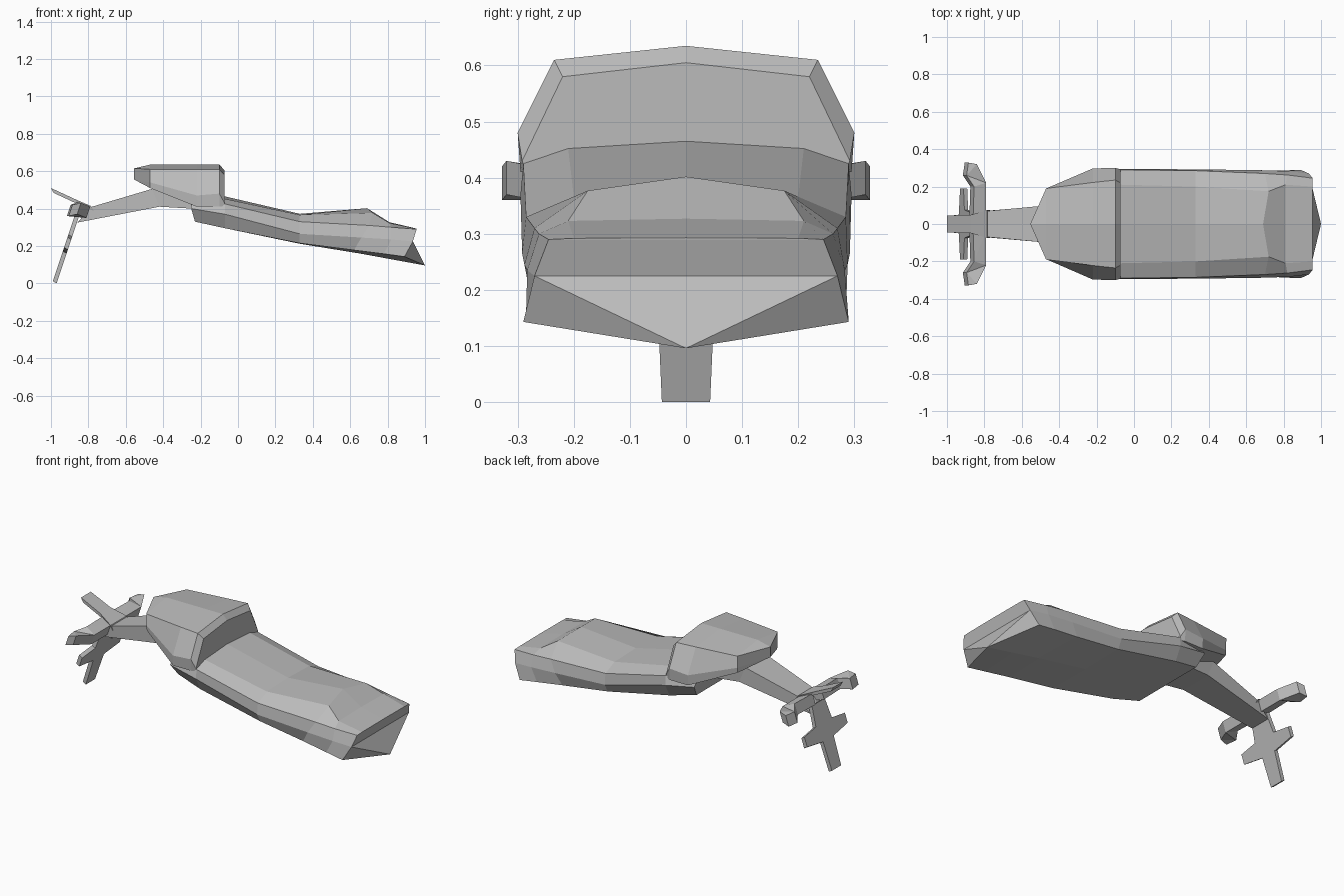
import bpy
import bmesh
from mathutils import Vector

cube = bpy.data.objects.get("Cube")
if cube:
    bpy.data.objects.remove(cube, do_unlink=True)

# One plain grey for every part
grey = bpy.data.materials.new("plain_grey")
grey.use_nodes = True
color = (0.5, 0.5, 0.5, 1)
grey.diffuse_color = color
grey.node_tree.nodes["Principled BSDF"].inputs["Base Color"].default_value = color


def finish(name, bm):
    bmesh.ops.remove_doubles(bm, verts=bm.verts, dist=0.0005)
    bmesh.ops.recalc_face_normals(bm, faces=bm.faces)
    mesh = bpy.data.meshes.new(name)
    bm.to_mesh(mesh)
    bm.free()
    mesh.materials.append(grey)
    obj = bpy.data.objects.new(name, mesh)
    bpy.context.collection.objects.link(obj)
    return obj


def ring(x, *points):
    """Half section at one x, from top centre to bottom centre."""
    return [(x, y, z) for y, z in points]


def mirrored(half):
    return half + [(x, -y, z) for x, y, z in reversed(half[1:-1])]


def loft(name, halves):
    """Skin mirrored sections and close both ends with strips."""
    bm = bmesh.new()
    rings = [[bm.verts.new(p) for p in mirrored(h)] for h in halves]
    n = len(rings[0])
    for a, b in zip(rings, rings[1:]):
        for i in range(n):
            j = (i + 1) % n
            bm.faces.new((a[i], a[j], b[j], b[i]))
    for r in (rings[0], rings[-1]):
        last = n // 2
        bm.faces.new((r[0], r[1], r[-1]))
        for k in range(1, last - 2):
            bm.faces.new((r[k], r[k + 1], r[n - k - 1], r[n - k]))
        k = last - 2
        bm.faces.new((r[k], r[last], r[n - k]))
        bm.faces.new((r[k], r[k + 1], r[last]))
        bm.faces.new((r[n - k], r[last], r[last + 1]))
    return finish(name, bm)


def plate(name, outline, offset):
    """Extrude a flat outline along an offset."""
    bm = bmesh.new()
    face = bm.faces.new([bm.verts.new(p) for p in outline])
    made = bmesh.ops.extrude_face_region(bm, geom=[face], use_keep_orig=True)
    moved = [v for v in made["geom"] if isinstance(v, bmesh.types.BMVert)]
    bmesh.ops.translate(bm, verts=moved, vec=Vector(offset))
    bmesh.ops.triangulate(bm, faces=[f for f in bm.faces if len(f.verts) > 4])
    return finish(name, bm)


# Long faceted body with a raised rear and a notched end
loft("body", [
    [(-.26, 0, .44), (-.26, .2, .43), (-.25, .26, .42), (-.25, .28, .40),
     (-.23, .23, .33), (-.23, 0, .33)],
    ring(-.07, (0, .465), (.21, .452), (.29, .425), (.295, .37), (.255, .295), (0, .295)),
    ring(.33, (0, .372), (.2, .366), (.285, .33), (.292, .265), (.265, .215), (0, .212)),
    [(.69, 0, .402), (.72, .175, .377), (.70, .27, .31), (.66, .288, .245),
     (.62, .275, .178), (.65, 0, .16)],
    [(.81, 0, .327), (.81, .21, .323), (.82, .262, .30), (.82, .283, .235),
     (.78, .285, .158), (.83, 0, .127)],
    [(.955, 0, .293), (.955, .2, .292), (.955, .245, .29), (.935, .27, .225),
     (.89, .29, .143), (1, 0, .096)],
])

# Angular hood over the front of the body
loft("hood", [
    [(-.555, 0, .615), (-.555, 0, .615), (-.555, 0, .555), (-.555, 0, .555), (-.555, 0, .555)],
    ring(-.47, (0, .635), (.19, .61), (.188, .54), (.185, .51), (0, .51)),
    ring(-.22, (0, .635), (.222, .61), (.297, .47), (.295, .41), (0, .41)),
    ring(-.10, (0, .635), (.235, .61), (.3, .48), (.295, .41), (0, .41)),
    ring(-.072, (0, .605), (.22, .58), (.292, .43), (.285, .41), (0, .41)),
])

# Tapered neck
loft("neck", [
    [(-.78, 0, .41), (-.78, .07, .41), (-.86, .065, .325), (-.86, 0, .325)],
    [(-.46, 0, .505), (-.46, .1, .505), (-.42, .1, .41), (-.42, 0, .41)],
    [(-.25, 0, .56), (-.25, .13, .56), (-.25, .12, .40), (-.25, 0, .40)],
])

# Raised centre toe
toe = [(-.785, .075, .413), (-.875, .048, .452), (-1, .046, .51)]
plate("centre_toe", toe + [(x, -y, z) for x, y, z in reversed(toe)], (.014, 0, -.026))

# Bent side toes
for side, label in ((1, "left"), (-1, "right")):
    outline = [(-.79, .04, .41), (-.79, .22, .41), (-.84, .32, .43), (-.885, .328, .42),
               (-.895, .26, .42), (-.855, .2, .435), (-.86, .04, .435)]
    plate(label + "_side_toe", [(x, y * side, z) for x, y, z in outline], (-.02, 0, -.06))

# Hanging cross-shaped toe
half = [(.043, 0), (.05, .16), (.19, .18), (.19, .235), (.075, .25), (.06, .36)]
outline = half + [(-y, z) for y, z in reversed(half)]
plate("lower_toe", [(-.86 - (.33 - z) / 3, y, z) for y, z in outline], (-.02, 0, .012))
